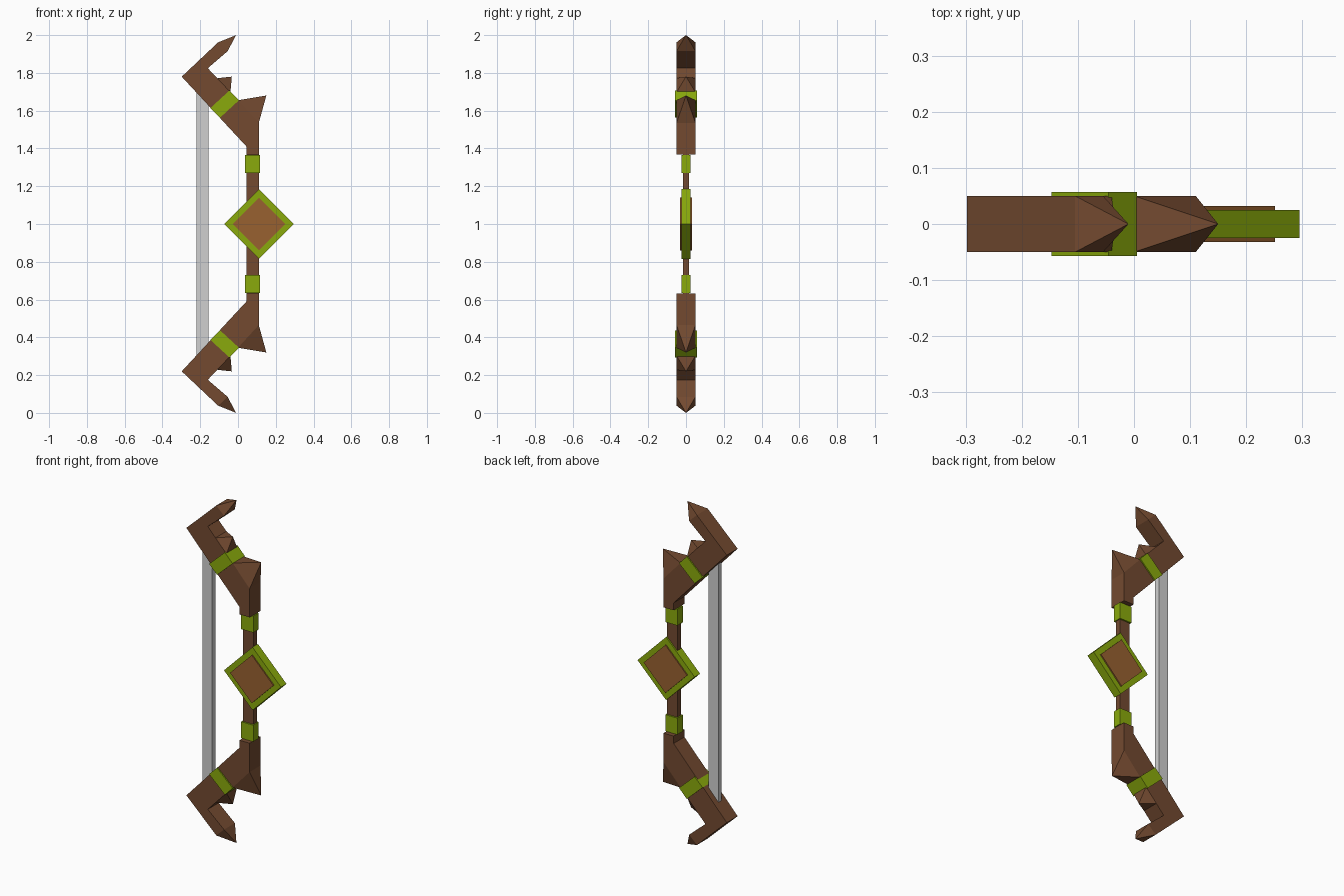
import bpy, bmesh

if "Cube" in bpy.data.objects:
    bpy.data.objects.remove(bpy.data.objects["Cube"])

MID = 1.0      # height of the mirror plane
DEPTH = 0.05   # half thickness of the limbs


def material(name, rgb):
    m = bpy.data.materials.new(name)
    m.diffuse_color = [(c / 255 / 12.92 if c < 11 else ((c / 255 + 0.055) / 1.055) ** 2.4)
                       for c in rgb] + [1]
    m.use_nodes = True
    m.node_tree.nodes["Principled BSDF"].inputs["Base Color"].default_value = m.diffuse_color
    return m


WOOD = material("dark wood", (115, 74, 48))
PANEL = material("light wood", (152, 97, 48))
GREEN = material("green", (138, 170, 12))
GREY = material("string grey", (208, 208, 208))


def finish(name, bm, mat, mirror):
    bmesh.ops.recalc_face_normals(bm, faces=bm.faces)
    mesh = bpy.data.meshes.new(name)
    bm.to_mesh(mesh)
    bm.free()
    mesh.materials.append(mat)
    ob = bpy.data.objects.new(name, mesh)
    ob.location.z = MID
    bpy.context.collection.objects.link(ob)
    if mirror:
        mod = ob.modifiers.new("mirror", 'MIRROR')
        mod.use_axis = (False, False, True)
        mod.use_mirror_merge = False
    return ob


def prism(name, outline, half, mat, mirror=False):
    """Side outline (x, z) extruded evenly along y."""
    bm = bmesh.new()
    front = [bm.verts.new((x, -half, z - MID)) for x, z in outline]
    back = [bm.verts.new((x, half, z - MID)) for x, z in outline]
    bm.faces.new(front)
    bm.faces.new(back[::-1])
    n = len(outline)
    for i in range(n):
        j = (i + 1) % n
        bm.faces.new((front[i], back[i], back[j], front[j]))
    return finish(name, bm, mat, mirror)


def spike(name, a, b, tip):
    """Four-sided pyramid standing on the limb edge from a to b."""
    bm = bmesh.new()
    base = [bm.verts.new((x, y, z - MID)) for (x, z), y in
            ((a, -DEPTH), (b, -DEPTH), (b, DEPTH), (a, DEPTH))]
    top = bm.verts.new((tip[0], 0, tip[1] - MID))
    bm.faces.new(base[::-1])
    for i in range(4):
        bm.faces.new((base[i], base[(i + 1) % 4], top))
    return finish(name, bm, WOOD, True)


def rect(x0, x1, z0, z1):
    return [(x0, z0), (x1, z0), (x1, z1), (x0, z1)]


def diamond(r):
    cx = 0.111
    return [(cx - r, MID), (cx, MID - r), (cx + r, MID), (cx, MID + r)]


# Hooked limbs, top and bottom
prism("limb", [(0.045, 1.367), (0.11, 1.367), (0.11, 1.535), (0.0, 1.655),
               (-0.16, 1.825), (-0.055, 1.915), (-0.105, 1.962),
               (-0.298, 1.78), (0.045, 1.41)], DEPTH, WOOD, True)
spike("limb_tip", (-0.105, 1.962), (-0.055, 1.915), (-0.01, 2.0))
spike("shoulder_spike", (0.0, 1.655), (0.11, 1.535), (0.15, 1.68))
spike("small_spike", (-0.11, 1.772), (-0.04, 1.697), (-0.033, 1.78))

# Green wraps
prism("limb_band", [(-0.147, 1.613), (-0.095, 1.563), (0.005, 1.655), (-0.045, 1.707)],
      0.057, GREEN, True)
prism("handle_band", rect(0.038, 0.116, 1.27, 1.366), 0.025, GREEN, True)

# Handle, string and central ornament
prism("handle", rect(0.045, 0.11, 0.63, 1.37), 0.016, WOOD)
prism("string", rect(-0.22, -0.157, 0.29, 1.71), 0.015, GREY)
prism("ornament_frame", diamond(0.184), 0.025, GREEN)
prism("ornament_panel", diamond(0.14), 0.032, PANEL)
